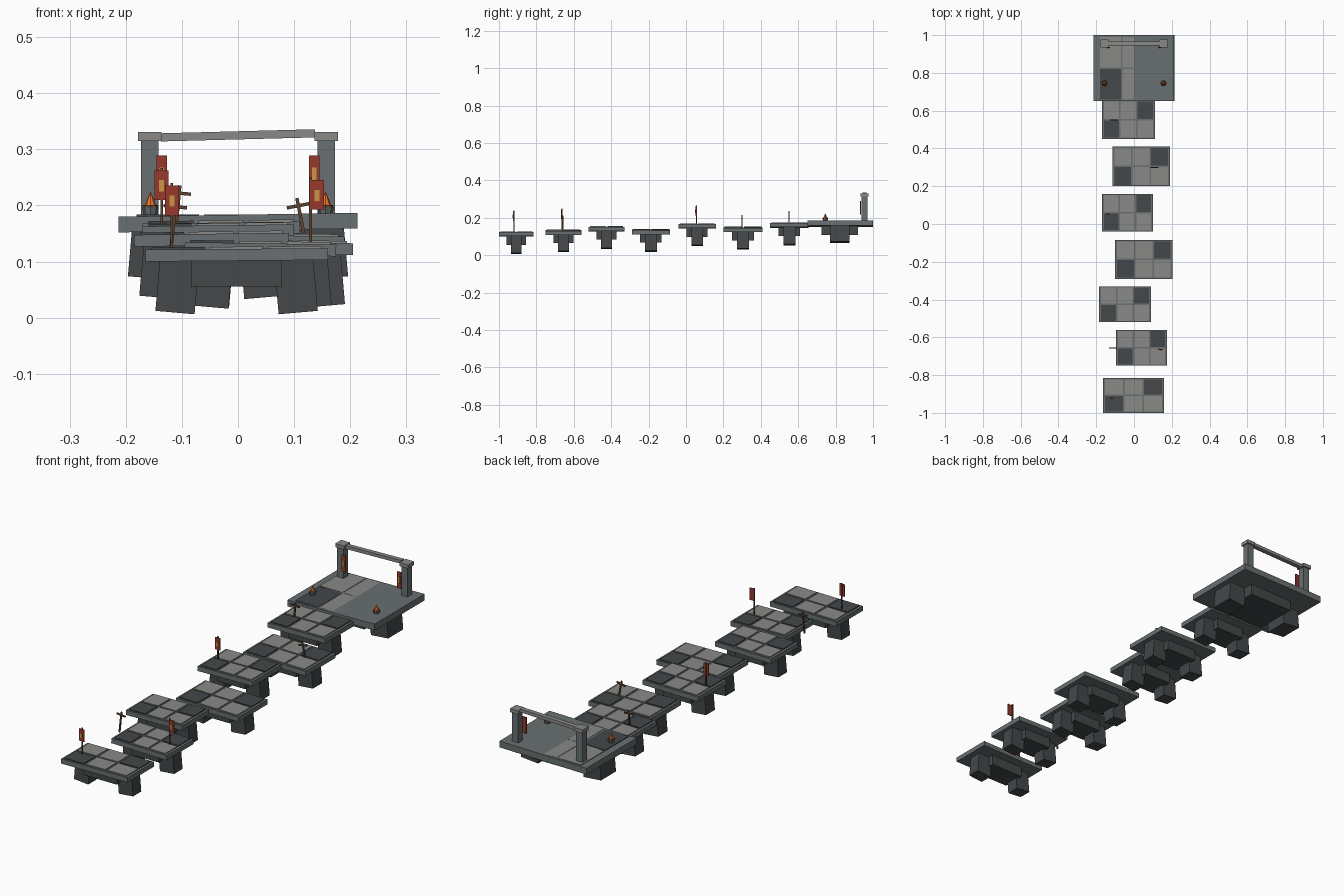
import bpy, bmesh, math
from mathutils import Matrix, Vector

if "Cube" in bpy.data.objects:
    bpy.data.objects.remove(bpy.data.objects["Cube"])


def mat(name, r, g, b):
    m = bpy.data.materials.new(name)
    m.diffuse_color = (r, g, b, 1)
    m.use_nodes = True
    m.node_tree.nodes["Principled BSDF"].inputs["Base Color"].default_value = m.diffuse_color
    return m


SLATE = mat("slate", .14, .16, .165)
LIGHT = mat("light_stone", .25, .25, .24)
DARK = mat("dark_stone", .058, .064, .068)
RED = mat("red_cloth", .32, .04, .025)
GOLD = mat("gold_cloth", .6, .3, .06)
WOOD = mat("wood", .11, .055, .03)
FIRE = mat("fire", .85, .17, .02)


def finish(name, bm, material, matrix):
    me = bpy.data.meshes.new(name)
    bm.to_mesh(me)
    bm.free()
    ob = bpy.data.objects.new(name, me)
    ob.matrix_world = matrix
    me.materials.append(material)
    bpy.context.collection.objects.link(ob)
    return ob


def box(name, centre, size, material, tilt=0, parent=None):
    """Box tilted about y; positive tilt lifts the right end."""
    bm = bmesh.new()
    bmesh.ops.create_cube(bm, size=1)
    bmesh.ops.scale(bm, vec=size, verts=bm.verts)
    m = Matrix.Translation(centre) @ Matrix.Rotation(-math.radians(tilt), 4, 'Y')
    return finish(name, bm, material, parent @ m if parent else m)


def cone(name, centre, r1, r2, h, material, sides=8):
    bm = bmesh.new()
    bmesh.ops.create_cone(bm, cap_ends=True, segments=sides, radius1=r1, radius2=r2, depth=h)
    return finish(name, bm, material, Matrix.Translation(centre))


def underside(x, y, w, d, top, parent_name, foot_drop):
    # hanging rubble: one central block and two splayed feet
    box(parent_name + "_under_block", (x, y, top - .045), (w * .5, d * .56, .05), DARK)
    for s, side in ((-1, "left"), (1, "right")):
        h = foot_drop - .024
        box(f"{parent_name}_{side}_foot", (x + s * w * .325, y, top - .021 - h / 2),
            (.07, d * .31, h), DARK, tilt=s * 5)


def tiles(name, w, d, z, parent):
    # 3 x 2 paving with dark front-left and back-right stones
    tw, td = w / 3, d / 2
    for i in range(3):
        for j in range(2):
            dark = (i, j) in ((0, 0), (2, 1))
            box(f"{name}_tile_{i}_{j}", ((i - 1) * tw, (j - .5) * td, z),
                (tw - .009, td - .008, .009), DARK if dark else LIGHT, parent=parent)


# stepping slabs: x0, x1, y0, y1, top, tilt
SLABS = [(-.165, .16, -1, -.815, .126, .5), (-.095, .175, -.75, -.56, .136, -.9),
         (-.185, .09, -.52, -.33, .153, .8), (-.10, .205, -.29, -.085, .138, -.7),
         (-.17, .10, -.04, .16, .168, .8), (-.115, .19, .2, .41, .150, -.8),
         (-.17, .11, .45, .655, .173, .7)]
for n, (x0, x1, y0, y1, top, tilt) in enumerate(SLABS, 1):
    x, y, w, d = (x0 + x1) / 2, (y0 + y1) / 2, x1 - x0, y1 - y0
    name = f"slab_{n}"
    box(name, (x, y, top - .014), (w, d, .021), SLATE, tilt)
    frame = Matrix.Translation((x, y, top)) @ Matrix.Rotation(-math.radians(tilt), 4, 'Y')
    tiles(name, w - .012, d - .006, -.004, frame)
    underside(x, y, w, d, top, name, .12)

# end platform, tilted so level paving sinks into its right side
box("platform", (0, .825, .1695), (.426, .35, .028), SLATE, .95)
tiles("platform", .36, .34, .179, Matrix.Translation((-.005, .825, 0)))
box("platform_under_block", (0, .822, .133), (.22, .195, .05), DARK)
for s, side in ((-1, "left"), (1, "right")):
    box(f"platform_{side}_foot", (s * .15, .822, .115), (.085, .105, .09), DARK, s * 5)

# gateway
for s, side in ((-1, "left"), (1, "right")):
    x = s * .157
    box(f"{side}_post", (x, .955, .248), (.031, .031, .136), SLATE)
    box(f"{side}_post_cap", (x, .955, .323), (.042, .042, .016), LIGHT)
    # hanging cloth inside the post
    box(f"{side}_gate_banner", (s * .136, .934, .253), (.019, .005, .072), RED)
    box(f"{side}_gate_emblem", (s * .136, .931, .255), (.008, .003, .026), GOLD)
    # braziers
    bx = s * .156
    cone(f"{side}_brazier_bowl", (bx, .745, .188), .011, .015, .016, SLATE)
    cone(f"{side}_brazier_rim", (bx, .745, .198), .015, .013, .005, WOOD)
    cone(f"{side}_flame", (bx, .745, .212), .011, 0, .027, FIRE)
box("lintel", (0, .955, .325), (.275, .02, .0145), LIGHT, 1.5)

# flags: pole x, cloth x, y, base z, tip z
for n, (px, cx, y, z0, z1) in enumerate([(-.118, -.118, -.92, .115, .24),
                                         (.129, .141, -.662, .125, .25),
                                         (-.136, -.136, .055, .155, .267)], 1):
    box(f"flag_{n}_pole", (px, y, (z0 + z1) / 2), (.005, .005, z1 - z0), WOOD)
    box(f"flag_{n}_cloth", (cx, y - .003, z1 - .031), (.025, .004, .053), RED)
    box(f"flag_{n}_emblem", (cx, y - .006, z1 - .032), (.009, .003, .02), GOLD)

# leaning wooden crosses: x, y, base z, tip z, lean
for n, (x, y, z0, z1, lean) in enumerate([(-.115, -.657, .12, .212, -6),
                                          (.112, .30, .14, .214, 11),
                                          (-.107, .55, .16, .236, -5)], 1):
    frame = Matrix.Translation((x, y, (z0 + z1) / 2)) @ Matrix.Rotation(-math.radians(lean), 4, 'Y')
    h = z1 - z0
    box(f"cross_{n}_upright", (0, 0, 0), (.006, .006, h), WOOD, parent=frame)
    box(f"cross_{n}_bar", (0, 0, h / 2 - .014), (.042, .006, .006), WOOD, parent=frame)
